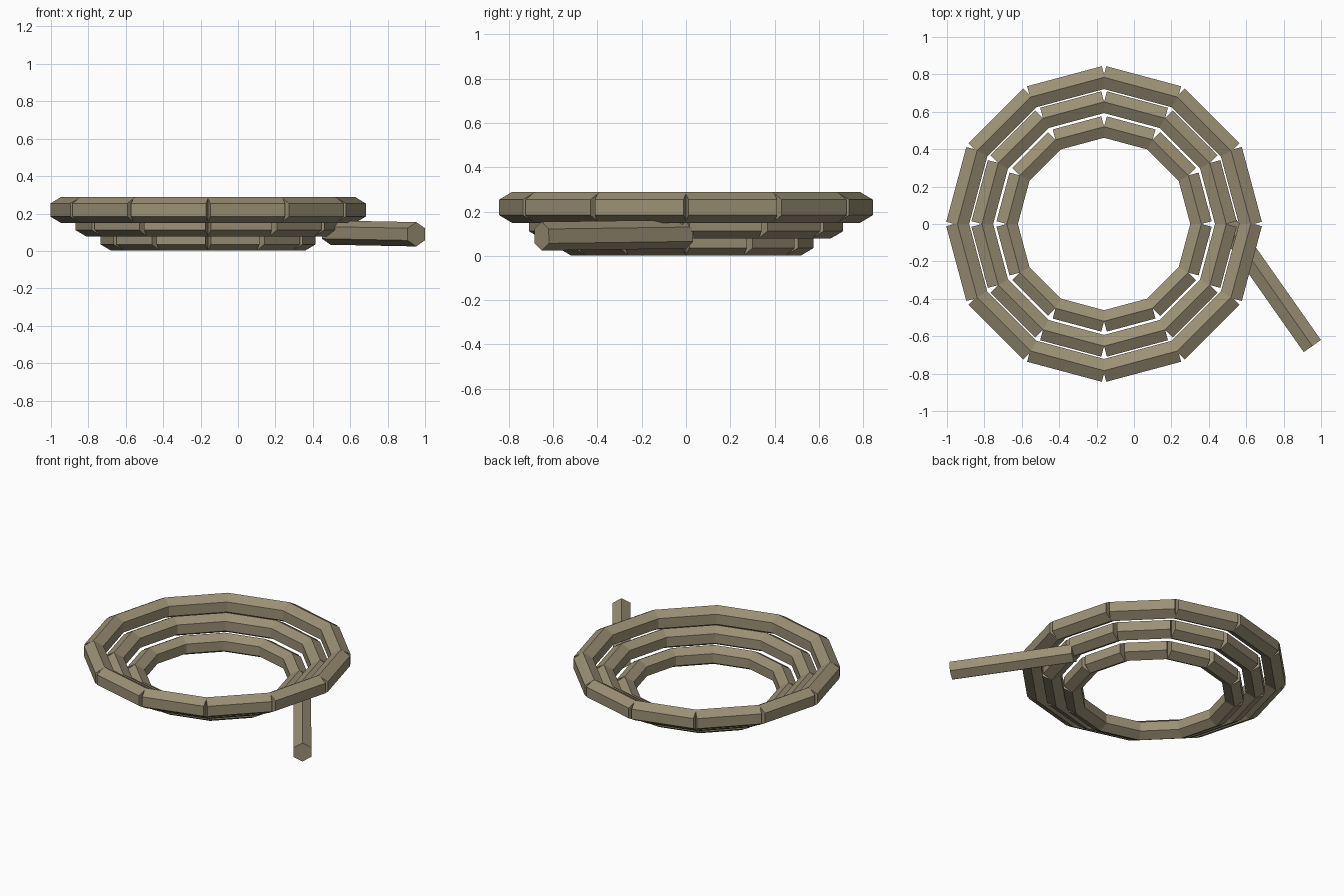
import bpy, math
from mathutils import Vector, Matrix

if "Cube" in bpy.data.objects:
    bpy.data.objects.remove(bpy.data.objects["Cube"])

mat = bpy.data.materials.new("rope_tan")
mat.diffuse_color = (0.33, 0.28, 0.18, 1)
mat.use_nodes = True
mat.node_tree.nodes["Principled BSDF"].inputs["Base Color"].default_value = mat.diffuse_color


def rope_piece(name, a, b, radius):
    """Six-sided rope segment from a to b with an edge pointing up."""
    a, b = Vector(a), Vector(b)
    z = (b - a).normalized()
    y = Vector((0, 0, 1)).cross(z).normalized()
    x = y.cross(z)
    bpy.ops.mesh.primitive_cylinder_add(vertices=6, radius=radius, depth=(b - a).length)
    ob = bpy.context.object
    ob.name = name
    # the first cylinder corner lies on local y, so local y is turned to face up
    rot = Matrix((-y, x, z)).transposed()
    if rot.determinant() < 0:
        rot = Matrix((y, x, z)).transposed()
    ob.matrix_world = Matrix.Translation((a + b) / 2) @ rot.to_4x4()
    ob.data.materials.append(mat)
    return ob


# three stacked loops, each wider than the one below
CENTER_X, SIDES = -0.16, 12
loops = [("inner_loop", 0.52, 0.068, 0.066, 1.0),
         ("middle_loop", 0.653, 0.145, 0.067, 1.0),
         ("outer_loop", 0.784, 0.219, 0.07, 1.02)]
for name, ring_r, z, rope_r, stretch in loops:
    pts = [Vector((CENTER_X + ring_r * math.cos(i * math.tau / SIDES),
                   ring_r * math.sin(i * math.tau / SIDES), z)) for i in range(SIDES)]
    pieces = []
    for i in range(SIDES):
        a, b = pts[i], pts[(i + 1) % SIDES]
        mid, half = (a + b) / 2, (b - a) / 2 * stretch
        pieces.append(rope_piece(name, mid - half, mid + half, rope_r))
    bpy.ops.object.select_all(action='DESELECT')
    for p in pieces:
        p.select_set(True)
    bpy.context.view_layer.objects.active = pieces[0]
    bpy.ops.object.join()
    pieces[0].name = name

# loose end running out from under the top loop
rope_piece("rope_tail", (0.495, 0.0, 0.098), (0.953, -0.652, 0.089), 0.065)
